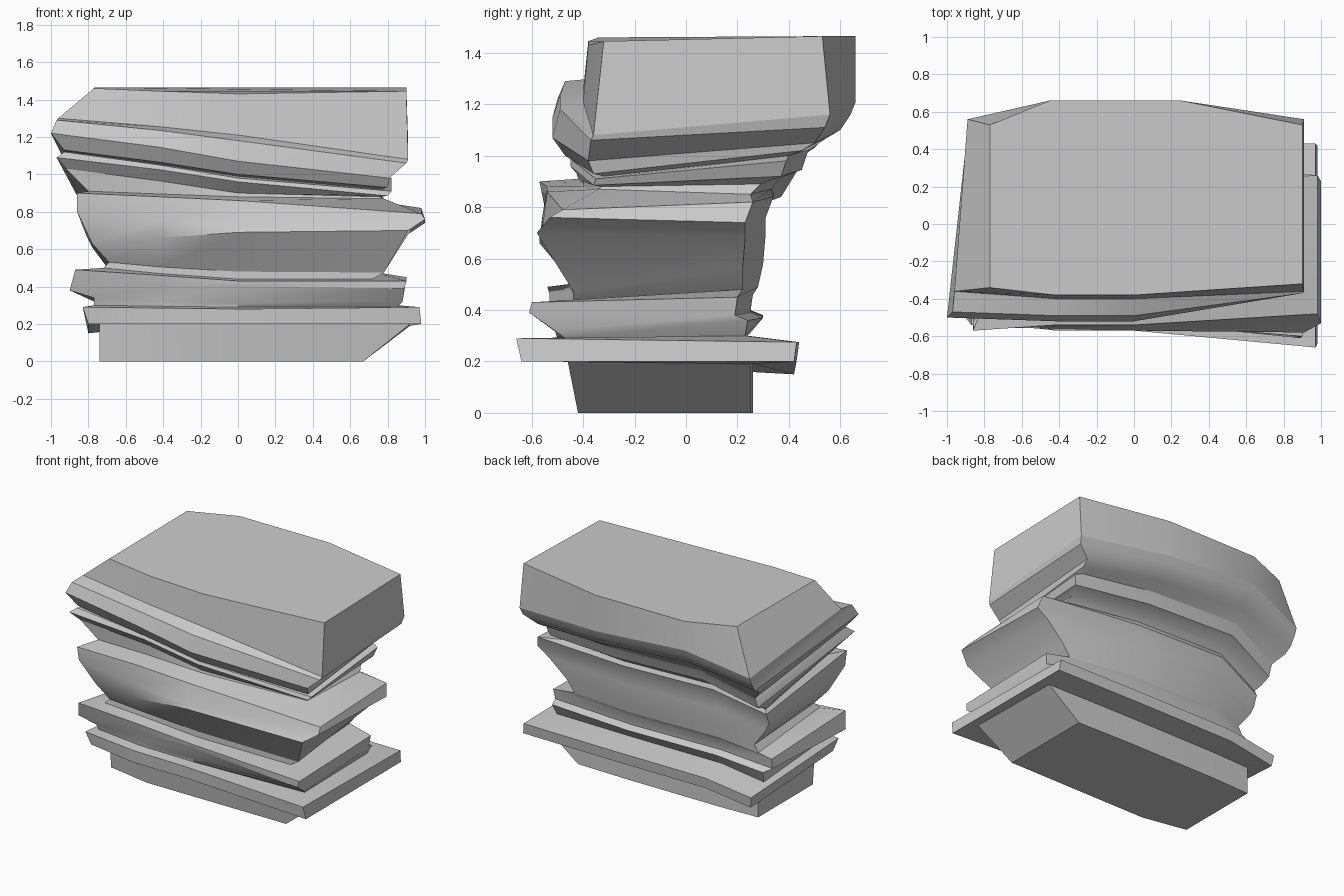
import bpy, bmesh
from math import radians

# Each ring: left x, right x | front y (left, mid, right) | front z (left, mid, right) | back y, back z
# bulge pushes the back outwards, arch lifts its left middle, drop lowers its left corner
def ring_points(r, bulge, arch, drop, left):
    xl, xr, yl, ym, yr, zl, zm, zr, yb, zb = r
    return [(xl, yl, zl), (-.42, ym, (zl + zm) / 2), (0, ym, zm), (xr, yr, zr),
            (xr, yb, zb), (.25, yb + bulge, zb + arch / 2),
            (-.45, yb + bulge, zb + arch), (max(xl, left), yb, zb - drop)]

def strata(name, rings, start=None, bulge=.08, arch=0, drop=0, left=-.89, bottom=False, top=False):
    points = [ring_points(r, bulge, arch, drop, left) for r in rings]
    if start:
        points.insert(0, start)
    bm = bmesh.new()
    loops = [[bm.verts.new(p) for p in ring] for ring in points]
    for a, b in zip(loops, loops[1:]):
        for i in range(8):
            j = (i + 1) % 8
            bm.faces.new((a[i], a[j], b[j], b[i]))
    if bottom:
        bm.faces.new(loops[0][::-1])
    if top:
        bm.faces.new(loops[-1])
    mesh = bpy.data.meshes.new(name)
    bm.to_mesh(mesh)
    bm.free()
    ob = bpy.data.objects.new(name, mesh)
    bpy.context.collection.objects.link(ob)
    bpy.ops.object.select_all(action='DESELECT')
    ob.select_set(True)
    bpy.context.view_layer.objects.active = ob
    bpy.ops.object.shade_smooth_by_angle(angle=radians(30))
    return points[-1]

# Foot of the rock
edge = strata("rock_base", [
    (-.74, .67, -.36, -.42, -.42, 0, 0, 0, .25, 0),
    (-.74, .92, -.38, -.45, -.46, .2, .2, .2, .25, .19)], bulge=.01, bottom=True)

# Wide flat slab on the foot
edge = strata("flat_slab", [
    (-.80, .98, -.50, -.57, -.64, .2, .2, .2, .42, .20),
    (-.83, .97, -.52, -.57, -.66, .29, .28, .29, .43, .275),
    (-.77, .85, -.46, -.50, -.47, .30, .29, .29, .23, .30)], edge, bulge=.01, drop=.05, left=-.81)

# Thin lower ledge with a recess above it
edge = strata("lower_ledge", [
    (-.77, .88, -.48, -.50, -.51, .34, .31, .32, .24, .36),
    (-.90, .89, -.50, -.52, -.61, .38, .40, .39, .19, .38),
    (-.87, .90, -.54, -.53, -.60, .49, .43, .43, .20, .45),
    (-.72, .72, -.46, -.44, -.44, .50, .44, .44, .22, .48)], edge, bulge=.06, arch=.02, drop=.04, left=-.81)

# Thick flaring middle layer
edge = strata("middle_layer", [
    (-.69, .78, -.45, -.44, -.44, .53, .48, .475, .22, .56),
    (-.78, .91, -.48, -.57, -.58, .63, .69, .70, .23, .68),
    (-.86, 1.0, -.55, -.56, -.53, .80, .71, .76, .23, .74),
    (-.86, .98, -.57, -.54, -.48, .90, .86, .79, .26, .82),
    (-.80, .78, -.42, -.40, -.34, .91, .88, .87, .25, .85)], edge, arch=.04, drop=.07, left=-.81)

# Thin tilted ledge below the cap
edge = strata("upper_ledge", [
    (-.92, .76, -.45, -.40, -.33, 1.03, .90, .88, .29, .89),
    (-.97, .80, -.50, -.45, -.36, 1.09, .96, .885, .37, .92),
    (-.93, .82, -.47, -.44, -.35, 1.12, .98, .91, .39, .98),
    (-.90, .77, -.42, -.40, -.32, 1.12, .99, .92, .40, 1.0)], edge, arch=.05, drop=.08, left=-.82)

# Heavy cap block with a front lip, its sides and flat top
edge = strata("cap_lip", [
    (-.93, .80, -.46, -.47, -.36, 1.13, 1.0, .93, .45, 1.02),
    (-1.0, .81, -.50, -.52, -.38, 1.22, 1.07, .98, .50, 1.05),
    (-.97, .90, -.47, -.49, -.37, 1.29, 1.18, 1.06, .54, 1.11),
    (-.96, .91, -.36, -.40, -.36, 1.30, 1.21, 1.08, .56, 1.16)], edge, bulge=.1, arch=.1, drop=.02)
strata("cap_block", [
    (-.77, .90, -.34, -.38, -.32, 1.46, 1.43, 1.445, .53, 1.465)], edge, bulge=.13, top=True)
